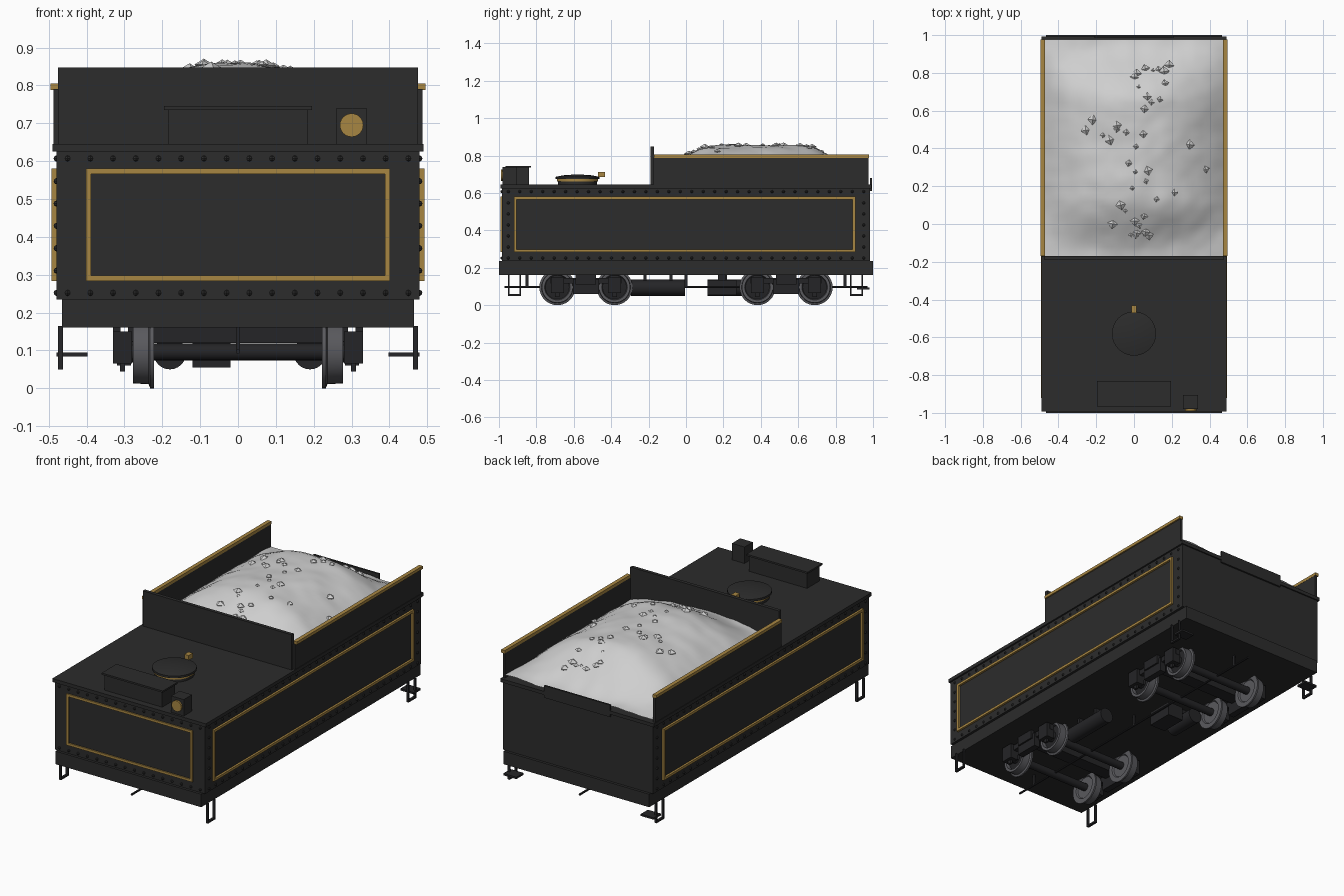
import bpy, bmesh, math, random
from mathutils import Matrix, Vector, noise

cube = bpy.data.objects.get("Cube")
if cube:
    bpy.data.objects.remove(cube)
random.seed(4)


def material(name, r, g, b):
    m = bpy.data.materials.new(name)
    m.use_nodes = True
    m.diffuse_color = (r, g, b, 1)
    m.node_tree.nodes["Principled BSDF"].inputs["Base Color"].default_value = (r, g, b, 1)
    return m


BLACK = material("black paint", 0.025, 0.025, 0.025)
CHASSIS = material("chassis black", 0.018, 0.018, 0.02)
GOLD = material("gold trim", 0.39, 0.24, 0.055)
STEEL = material("wheel steel", 0.1, 0.1, 0.11)
COAL = material("pale load", 0.62, 0.62, 0.62)


def finish(name, bm, mat, smooth=False):
    mesh = bpy.data.meshes.new(name)
    bmesh.ops.recalc_face_normals(bm, faces=bm.faces)
    bm.to_mesh(mesh)
    bm.free()
    mesh.materials.append(mat)
    ob = bpy.data.objects.new(name, mesh)
    bpy.context.collection.objects.link(ob)
    if smooth:
        bpy.ops.object.select_all(action="DESELECT")
        ob.select_set(True)
        bpy.context.view_layer.objects.active = ob
        bpy.ops.object.shade_smooth_by_angle(angle=math.radians(35))
    return ob


def add_box(bm, x, y, z):
    """Box from (low, high) pairs on each axis."""
    mid = [(a + b) / 2 for a, b in (x, y, z)]
    size = [b - a for a, b in (x, y, z)]
    bmesh.ops.create_cube(bm, size=1, matrix=Matrix.Translation(mid) @ Matrix.Diagonal((*size, 1)))


def box(name, x, y, z, mat):
    bm = bmesh.new()
    add_box(bm, x, y, z)
    return finish(name, bm, mat)


def lathe(name, profile, centre, axis, mat, steps=32):
    """Spin (radius, height) points round the axis through centre."""
    bm = bmesh.new()
    verts = [bm.verts.new((r, 0, h)) for r, h in profile]
    edges = [bm.edges.new(pair) for pair in zip(verts, verts[1:])]
    bmesh.ops.spin(bm, geom=verts + edges, axis=(0, 0, 1), cent=(0, 0, 0),
                   angle=math.tau, steps=steps)
    bmesh.ops.remove_doubles(bm, verts=bm.verts, dist=0.0001)
    turn = Vector((0, 0, 1)).rotation_difference(Vector(axis)).to_matrix().to_4x4()
    bmesh.ops.transform(bm, matrix=Matrix.Translation(centre) @ turn, verts=bm.verts)
    return finish(name, bm, mat, True)


def rod(name, radius, length, centre, axis, mat, steps=20):
    h = length / 2
    return lathe(name, [(0, -h), (radius, -h), (radius, h), (0, h)], centre, axis, mat, steps)


# Tank body and frame
box("underframe", (-.465, .465), (-1, 1), (.16, .235), BLACK)
box("tank_body", (-.48, .48), (-.985, .985), (.235, .625), BLACK)
box("tank_deck", (-.49, .49), (-.993, .993), (.625, .645), BLACK)

# Bunker walls with gold capping
box("bunker_bulkhead", (-.475, .475), (-.19, -.17), (.645, .848), BLACK)
box("bunker_rear_plate", (-.21, .21), (.985, .995), (.61, .68), BLACK)
for s, side in ((1, "left"), (-1, "right")):
    box(side + "_bunker_wall", sorted((s * .473, s * .487)), (-.175, .975), (.645, .79), BLACK)
    box(side + "_bunker_capping", sorted((s * .472, s * .495)), (-.17, .978), (.788, .805), GOLD)


# Gold lining panels
def lining(name, low, high, place):
    bm = bmesh.new()
    t = .014
    bottom, top = .284, .58
    for a, b, c, d in ((low, high, bottom, bottom + t), (low, high, top - t, top),
                       (low, low + t, bottom + t, top - t), (high - t, high, bottom + t, top - t)):
        place(bm, (a, b), (c, d))
    finish(name, bm, GOLD)


lining("front_lining", -.402, .402, lambda bm, u, z: add_box(bm, u, (-.992, -.984), z))
lining("left_lining", -.92, .905, lambda bm, u, z: add_box(bm, (.479, .492), u, z))
lining("right_lining", -.92, .905, lambda bm, u, z: add_box(bm, (-.492, -.479), u, z))

# Rivets along the panel edges
bm = bmesh.new()


def rivet(x, y, z):
    bmesh.ops.create_uvsphere(bm, u_segments=6, v_segments=4, radius=.008,
                              matrix=Matrix.Translation((x, y, z)))


for z in (.252, .607):
    for i in range(16):
        rivet(-.45 + i * .06, -.985, z)
    for i in range(32):
        for x in (-.48, .48):
            rivet(x, -.95 + i * .0613, z)
for i in range(1, 6):
    for y in (-.95, .95):
        for x in (-.48, .48):
            rivet(x, y, .252 + i * .059)
finish("rivets", bm, BLACK)

# Toolbox and lamp on the deck
box("toolbox", (-.185, .185), (-.955, -.84), (.645, .735), BLACK)
box("toolbox_lid", (-.195, .195), (-.965, -.83), (.735, .745), BLACK)
box("lamp_case", (.26, .34), (-.98, -.905), (.645, .74), BLACK)
rod("lamp_lens", .031, .014, (.3, -.983, .695), (0, -1, 0), GOLD, 24)

# Water hatch
rod("hatch_collar", .105, .02, (0, -.58, .654), (0, 0, 1), BLACK, 32)
rod("hatch_ring", .11, .012, (0, -.58, .668), (0, 0, 1), GOLD, 32)
lathe("hatch_lid", [(0, 0), (.117, 0), (.117, .012), (.08, .02), (0, .026)],
      (0, -.58, .674), (0, 0, 1), BLACK)
box("hatch_handle", (-.014, .014), (-.47, -.432), (.684, .712), GOLD)


# Heaped load, low along the walls and full in the middle
def ramp(t):
    t = min(max(t, 0), 1)
    return t * t * (3 - 2 * t)


def heap(x, y):
    along = (.35 + .65 * ramp((y + .18) / .33)) * ramp((.99 - y) / .35)
    across = 1 - abs(x / .475) ** 2.2
    bump = noise.noise(Vector((x * 6, y * 6, 2))) + .5 * noise.noise(Vector((x * 15, y * 15, 5)))
    return .66 + .195 * along * across + .009 * bump


bm = bmesh.new()
bmesh.ops.create_grid(bm, x_segments=40, y_segments=48, size=.5)
for v in bm.verts:
    v.co.x *= .945
    v.co.y = .404 + v.co.y * 1.145
    v.co.z = heap(v.co.x, v.co.y)
finish("load_heap", bm, COAL, True)

bm = bmesh.new()
for i in range(42):
    x, y = random.gauss(0, .16), random.uniform(-.1, .85)
    x = min(max(x, -.38), .38)
    spot = Matrix.Translation((x, y, heap(x, y) + .002))
    spin = Matrix.Rotation(random.uniform(-.3, .3), 4, "Z")
    bmesh.ops.create_uvsphere(bm, u_segments=4, v_segments=2, radius=random.uniform(.012, .03),
                              matrix=spot @ spin @ Matrix.Diagonal((1, 1, .6, 1)))
finish("load_lumps", bm, COAL)

# Wheels, axles and truck side frames
wheel_profile = [(0, -.022), (.062, -.022), (.068, -.03), (.096, -.03), (.096, -.02), (.085, -.016),
                 (.083, .025), (.068, .025), (.064, .005)]
web_profile = [(.066, .005), (.03, .01), (.028, .03), (0, .03)]
for end, truck in ((-.535, "front"), (.535, "rear")):
    for off in (-.153, .153):
        y = end + off
        rod(truck + "_axle", .022, .48, (0, y, .096), (1, 0, 0), CHASSIS)
        for s in (-1, 1):
            lathe(truck + "_wheel", wheel_profile, (s * .252, y, .096), (s, 0, 0), STEEL, 36)
            lathe(truck + "_wheel_web", web_profile, (s * .252, y, .096), (s, 0, 0), CHASSIS, 24)
    for s in (-1, 1):
        bm = bmesh.new()

        def part(x, y, z):
            add_box(bm, sorted((s * x[0], s * x[1])), (end + y[0], end + y[1]), z)

        part((.285, .31), (-.19, .19), (.115, .145))
        part((.282, .32), (-.07, .07), (.06, .14))
        part((.31, .33), (-.055, .055), (.11, .16))
        for off in (-.153, .153):
            part((.28, .33), (off - .035, off + .035), (.065, .15))
            part((.298, .312), (off - .012, off + .012), (.045, .07))
        finish(truck + "_side_frame", bm, CHASSIS)
    box(truck + "_bolster", (-.29, .29), (end - .04, end + .04), (.12, .16), CHASSIS)

# Underside tanks, battery box and pipe
rod("left_reservoir", .043, .29, (.19, -.15, .093), (0, 1, 0), CHASSIS, 24)
rod("right_reservoir", .043, .19, (-.18, .21, .093), (0, 1, 0), CHASSIS, 24)
box("battery_box", (-.12, -.02), (.115, .27), (.055, .135), CHASSIS)
for y in (-.22, -.08):
    box("left_reservoir_hanger", (.17, .21), (y - .008, y + .008), (.12, .16), CHASSIS)
box("right_reservoir_hanger", (-.2, -.16), (.2, .22), (.12, .16), CHASSIS)
box("battery_hanger", (-.09, -.05), (.17, .21), (.13, .16), CHASSIS)
rod("brake_pipe", .006, 1.94, (0, 0, .097), (0, 1, 0), CHASSIS, 8)
for y in (-.85, 0, .85):
    box("pipe_hanger", (-.005, .005), (y - .008, y + .008), (.095, .16), CHASSIS)

# Corner stirrups, with treads at the rear
for s in (-1, 1):
    x = sorted((s * .462, s * .476))
    for y, end in ((-.918, "front"), (.912, "rear")):
        bm = bmesh.new()
        for off in (-.031, .031):
            add_box(bm, x, (y + off - .004, y + off + .004), (.053, .165))
        add_box(bm, x, (y - .035, y + .035), (.05, .06))
        finish(end + "_stirrup", bm, CHASSIS)
    box("rear_tread", sorted((s * .397, s * .48)), (.915, .98), (.084, .095), CHASSIS)
